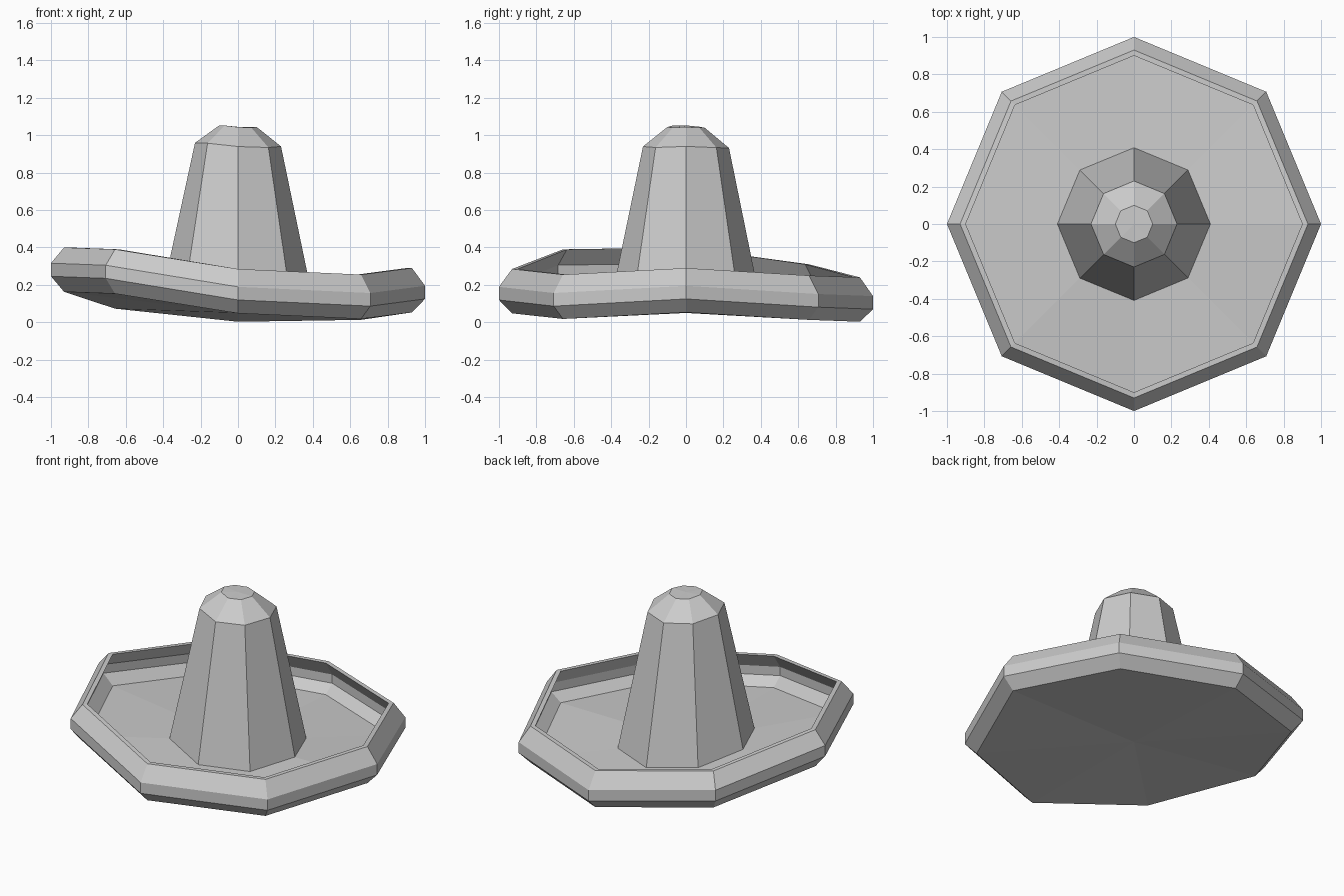
import bpy, bmesh
from math import cos, sin, pi

if "Cube" in bpy.data.objects:
    bpy.data.objects.remove(bpy.data.objects["Cube"])

# Warp of the brim at the eight corners, counter-clockwise from +x
WARP = [0.05, 0.01, 0.0, 0.07, 0.16, 0.15, 0.045, 0.015]
N = len(WARP)


def lofted(name, profile, bottom_z, top_z):
    """Stack of octagon rings (radius, height, warp factor), closed by centre fans."""
    bm = bmesh.new()
    rings = []
    for r, z, k in profile:
        rings.append([bm.verts.new((r * cos(2 * pi * i / N), r * sin(2 * pi * i / N),
                                    z + k * WARP[i])) for i in range(N)])
    for a, b in zip(rings, rings[1:]):
        for i in range(N):
            j = (i + 1) % N
            bm.faces.new((a[i], a[j], b[j], b[i]))
    for ring, z in ((rings[0], bottom_z), (rings[-1], top_z)):
        centre = bm.verts.new((0, 0, z))
        for i in range(N):
            bm.faces.new((ring[i], ring[(i + 1) % N], centre))
    bmesh.ops.recalc_face_normals(bm, faces=bm.faces)
    mesh = bpy.data.meshes.new(name)
    bm.to_mesh(mesh)
    bm.free()
    obj = bpy.data.objects.new(name, mesh)
    bpy.context.collection.objects.link(obj)
    return obj


# Brim: underside, bulging rolled edge, thin lip, hollow inside and floor
lofted("hat_brim", [
    (0.93, 0.003, 1.0), (1.00, 0.07, 1.1), (1.00, 0.14, 1.1), (0.93, 0.24, 1.0),
    (0.90, 0.24, 1.0), (0.967, 0.14, 1.1), (0.967, 0.083, 1.1), (0.90, 0.035, 1.0),
], 0.05, 0.08)

# Crown: tapered body, bevelled shoulder and small flat top
lofted("hat_crown", [
    (0.41, 0.05, 0.5), (0.23, 0.932, 0.17), (0.10, 1.04, 0.08),
], 0.07, 1.045)
